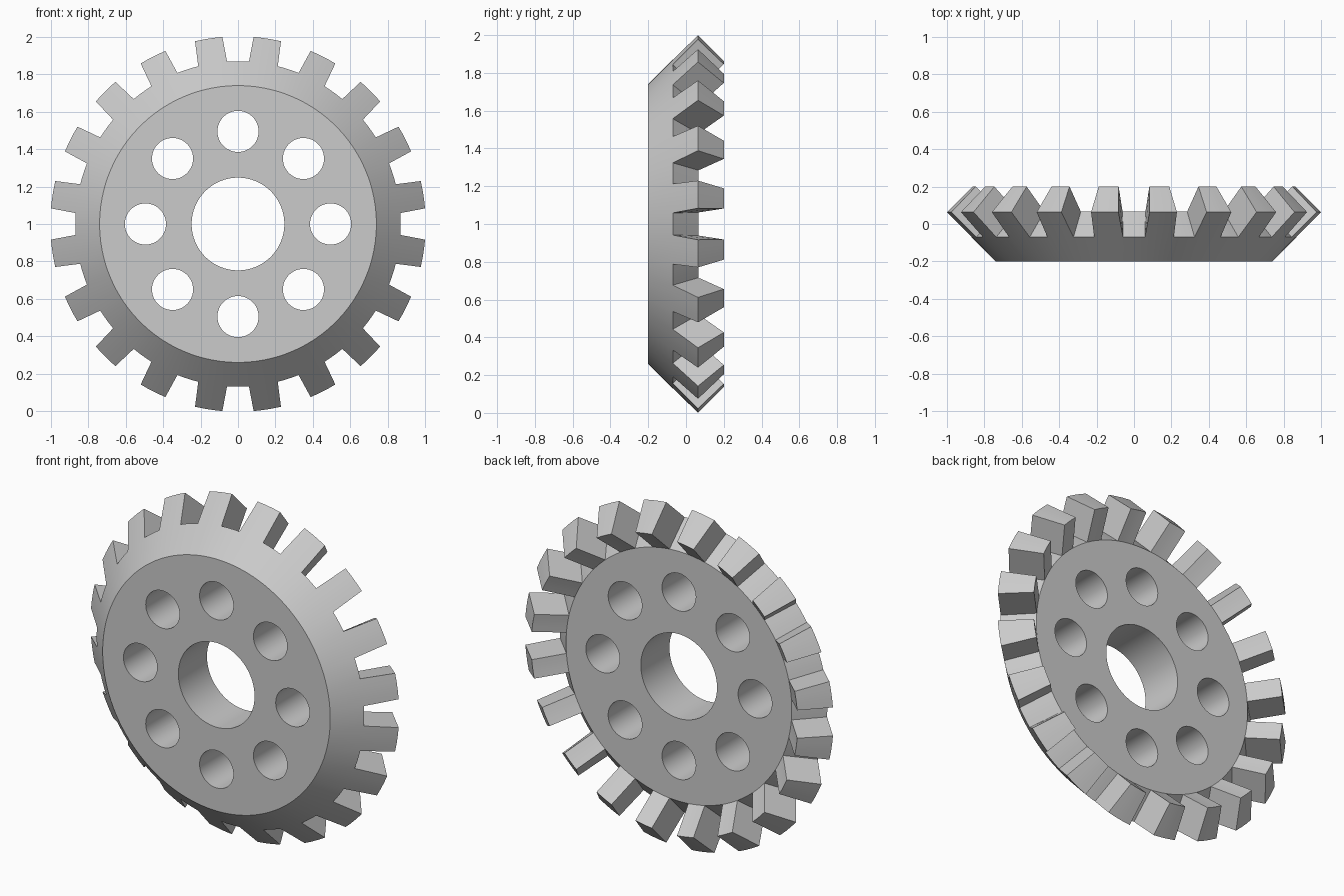
import bpy
import bmesh
from math import sin, cos, pi, radians, asin

cube = bpy.data.objects.get("Cube")
if cube:
    bpy.data.objects.remove(cube, do_unlink=True)

steel = bpy.data.materials.new("grey_steel")
steel.use_nodes = True
grey = (0.6, 0.6, 0.6, 1)
steel.diffuse_color = grey
steel.node_tree.nodes["Principled BSDF"].inputs["Base Color"].default_value = grey

TEETH = 20
STEPS = 3                      # segments across each tooth and each gap
COLS = TEETH * STEPS * 2
PITCH = 2 * pi / TEETH

bm = bmesh.new()


def ring(radius, y, width):
    """Columns round the axis, bunched so the tooth has the given width."""
    half = asin(width / 2 / radius)
    verts = []
    for tooth in range(TEETH):
        mid = (tooth + 0.5) * PITCH
        for k in range(STEPS):
            verts.append(mid - half + 2 * half * k / STEPS)
        for k in range(STEPS):
            verts.append(mid + half + (PITCH - 2 * half) * k / STEPS)
    return [bm.verts.new((radius * cos(a), y, 1 + radius * sin(a))) for a in verts]


# Rings of the blank and of the tooth tips
front_rim = ring(0.74, -0.2, 0.13)
front_root = ring(0.87, -0.07, 0.156)
front_tip = ring(1.0035, 0.0635, 0.148)
back_tip = ring(0.867, 0.2, 0.108)
back_root = ring(0.734, 0.066, 0.108)


def strip(a, b, i, j):
    bm.faces.new((a[i], a[j], b[j], b[i]))


bm.faces.new(front_rim)
bm.faces.new(back_root)
for i in range(COLS):
    j = (i + 1) % COLS
    place = i % (2 * STEPS)
    strip(front_rim, front_root, i, j)
    if place < STEPS:          # tooth: large end, tip and small end
        strip(front_root, front_tip, i, j)
        strip(front_tip, back_tip, i, j)
        strip(back_tip, back_root, i, j)
    else:                      # floor of the gap
        strip(front_root, back_root, i, j)
    if place in (0, STEPS):    # tooth flanks
        bm.faces.new((front_root[i], front_tip[i], back_tip[i], back_root[i]))

bmesh.ops.delete(bm, geom=[v for v in bm.verts if not v.link_faces], context="VERTS")
bmesh.ops.recalc_face_normals(bm, faces=bm.faces)
mesh = bpy.data.meshes.new("bevel_gear")
bm.to_mesh(mesh)
bm.free()
mesh.materials.append(steel)
gear = bpy.data.objects.new("bevel_gear", mesh)
bpy.context.collection.objects.link(gear)


def drill(radius, x, z, sides):
    """Cut a round hole through the gear along y."""
    bpy.ops.mesh.primitive_cylinder_add(vertices=sides, radius=radius, depth=1,
                                        location=(x, 0, z), rotation=(radians(90), 0, 0))
    cutter = bpy.context.object
    cutter.hide_render = True
    cutter.data.materials.append(steel)
    bpy.ops.object.select_all(action="DESELECT")
    bpy.context.view_layer.objects.active = gear
    gear.select_set(True)
    cut = gear.modifiers.new("hole", "BOOLEAN")
    cut.operation = "DIFFERENCE"
    cut.solver = "EXACT"
    cut.object = cutter
    bpy.ops.object.modifier_apply(modifier=cut.name)
    bpy.data.objects.remove(cutter, do_unlink=True)


# Centre bore and the circle of lightening holes
drill(0.248, 0, 1, 64)
for n in range(8):
    a = n * pi / 4
    drill(0.11, 0.495 * cos(a), 1 + 0.495 * sin(a), 48)

bpy.ops.object.shade_smooth_by_angle(angle=radians(30))
